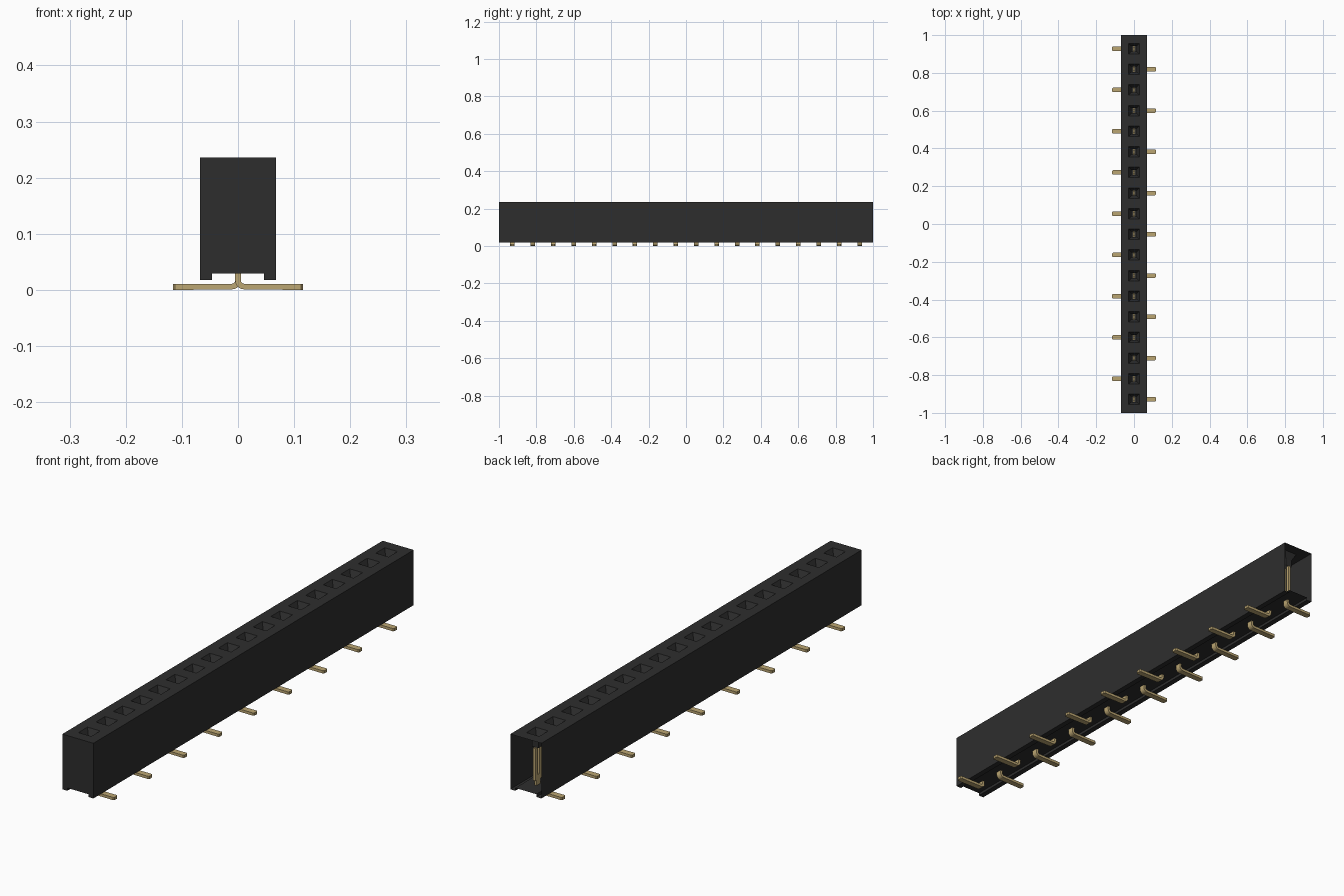
import bpy, bmesh, math

cube = bpy.data.objects.get("Cube")
if cube:
    bpy.data.objects.remove(cube, do_unlink=True)

COUNT = 18
FIRST = 0.928
PITCH = 2 * FIRST / (COUNT - 1)
HALF_W, TOP, BASE, FLOOR = 0.068, 0.236, 0.018, 0.029
centres = [FIRST - i * PITCH for i in range(COUNT)]


def material(name, colour):
    m = bpy.data.materials.new(name)
    m.use_nodes = True
    m.diffuse_color = (*colour, 1)
    node = m.node_tree.nodes["Principled BSDF"]
    node.inputs["Base Color"].default_value = (*colour, 1)
    node.inputs["Roughness"].default_value = 0.6
    return m


black = material("black_plastic", (0.027, 0.027, 0.027))
gold = material("gold_metal", (0.50, 0.38, 0.17))


def finish(name, bm, mat):
    bmesh.ops.remove_doubles(bm, verts=bm.verts, dist=0.00005)
    bmesh.ops.recalc_face_normals(bm, faces=bm.faces)
    mesh = bpy.data.meshes.new(name)
    bm.to_mesh(mesh)
    bm.free()
    mesh.materials.append(mat)
    obj = bpy.data.objects.new(name, mesh)
    bpy.context.collection.objects.link(obj)
    return obj


def bridge(bm, a, b):
    """Join two closed loops of points with quads."""
    va, vb = [bm.verts.new(p) for p in a], [bm.verts.new(p) for p in b]
    for i in range(len(va)):
        j = (i + 1) % len(va)
        bm.faces.new((va[i], va[j], vb[j], vb[i]))


def rect(hx, y0, y1, z):
    return [(-hx, y0, z), (hx, y0, z), (hx, y1, z), (-hx, y1, z)]


# Housing: thin shell with a recessed underside, closed front and open back
bm = bmesh.new()
profile = [(HALF_W, TOP), (HALF_W, BASE), (0.046, BASE), (0.046, FLOOR),
           (-0.046, FLOOR), (-0.046, BASE), (-HALF_W, BASE), (-HALF_W, TOP)]
front = [bm.verts.new((x, -1, z)) for x, z in profile]
back = [bm.verts.new((x, 1, z)) for x, z in profile]
for i in range(len(profile) - 1):
    bm.faces.new((front[i], front[i + 1], back[i + 1], back[i]))
bm.faces.new(front)

# Top: one cell per socket, each with a tapered mouth and a square tube
for i, y in enumerate(centres):
    far = 1 if i == 0 else y + PITCH / 2
    near = -1 if i == COUNT - 1 else y - PITCH / 2
    loops = [rect(HALF_W, near, far, TOP)]
    for half, depth in ((0.028, 0), (0.014, 0.028), (0.014, 0.056)):
        loops.append(rect(half, y - half, y + half, TOP - depth))
    for a, b in zip(loops, loops[1:]):
        bridge(bm, a, b)
finish("housing", bm, black)


def box(bm, x, y, z):
    """Box from three (low, high) ranges."""
    low = [(x[0], y[0], z[0]), (x[1], y[0], z[0]), (x[1], y[1], z[0]), (x[0], y[1], z[0])]
    high = [(px, py, z[1]) for px, py, _ in low]
    bridge(bm, low, high)
    for loop in (low, high):
        bm.faces.new([bm.verts.new(p) for p in loop])


def arc(cx, cz, r, steps=6):
    """Quarter turn from the stem side down to the foot side."""
    return [(cx - r * math.cos(t), cz - r * math.sin(t))
            for t in (math.pi / 2 * k / steps for k in range(steps + 1))]


# Terminals: forked contact, stem bent into a flat foot, alternating sides
THICK, HALF_Y, FOOT = 0.010, 0.012, 0.116
centre_x, centre_z = 0.011, 0.017
inner = arc(centre_x, centre_z, 0.006)
outer = arc(centre_x, centre_z, 0.006 + THICK)
outer = [(x, max(z, 0)) for x, z in outer]
for i, y in enumerate(centres):
    side = -1 if i % 2 == 0 else 1
    bm = bmesh.new()
    # pairs of upper and lower edge points along the strip
    path = [((0.005, 0.05), (-0.005, 0.05))] + list(zip(inner, outer))
    path.append(((FOOT - 0.004, 0.011), (FOOT - 0.004, 0)))
    path.append(((FOOT, 0.011), (FOOT, 0)))
    sections = []
    for k, (a, b) in enumerate(path):
        w = HALF_Y * (0.65 if k == len(path) - 1 else 1)
        sections.append([(side * a[0], y - w, a[1]), (side * b[0], y - w, b[1]),
                         (side * b[0], y + w, b[1]), (side * a[0], y + w, a[1])])
    for a, b in zip(sections, sections[1:]):
        bridge(bm, a, b)
    bm.faces.new([bm.verts.new(p) for p in sections[-1]])
    # fork inside the housing
    box(bm, (-0.005, 0.005), (y - 0.02, y + 0.02), (0.05, 0.07))
    for s in (-1, 1):
        box(bm, (-0.005, 0.005), sorted((y + s * 0.006, y + s * 0.02)), (0.07, 0.178))
    finish(f"terminal_{i + 1}", bm, gold)
